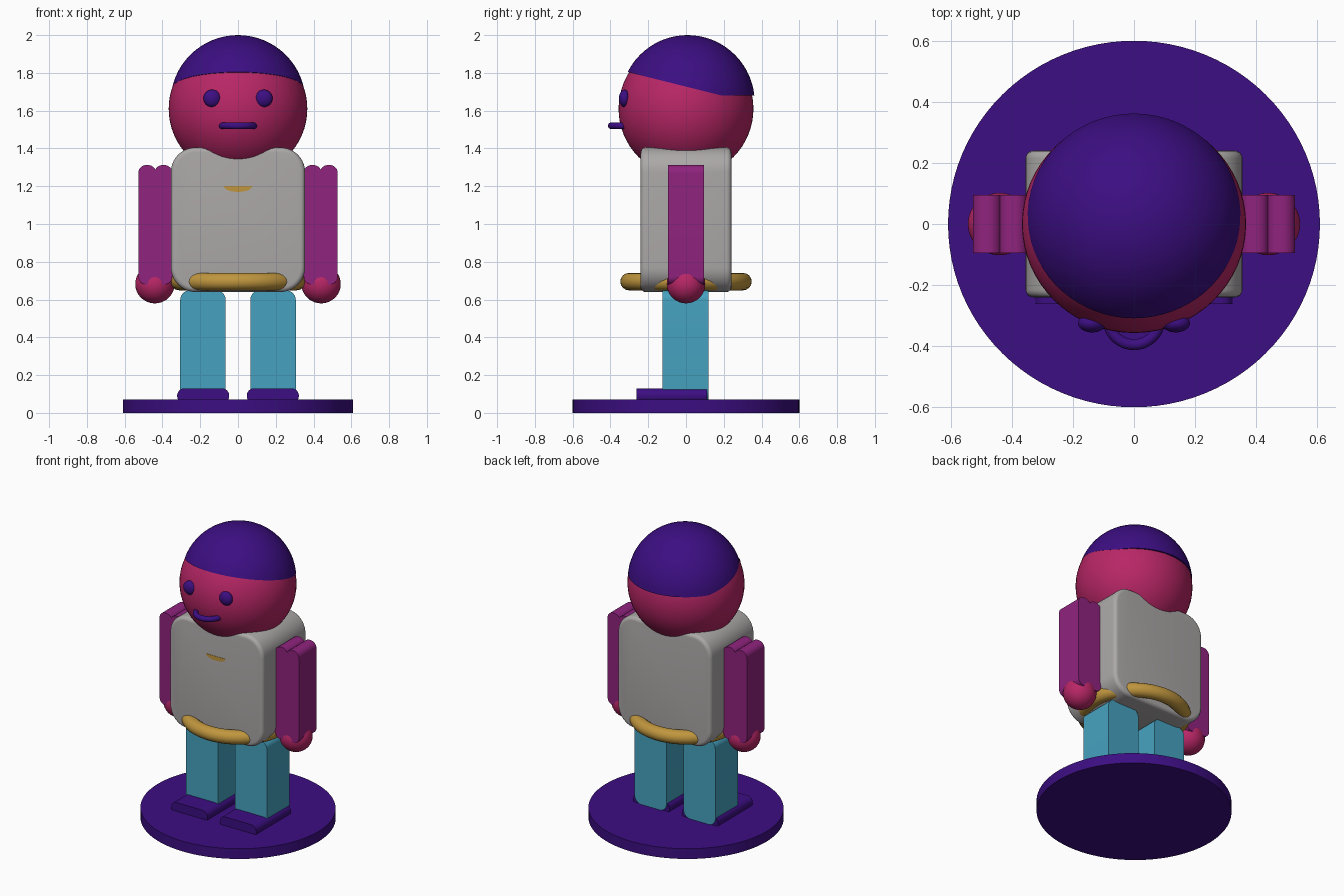
import bpy, bmesh, math
from mathutils import Vector, Matrix

cube = bpy.data.objects.get("Cube")
if cube:
    bpy.data.objects.remove(cube, do_unlink=True)


def material(name, r, g, b):
    col = [((c / 255 + 0.055) / 1.055) ** 2.4 if c > 10 else c / 255 / 12.92 for c in (r, g, b)] + [1]
    m = bpy.data.materials.new(name)
    m.use_nodes = True
    m.diffuse_color = col
    m.node_tree.nodes["Principled BSDF"].inputs["Base Color"].default_value = col
    return m


indigo = material("indigo", 60, 14, 130)
rose = material("rose", 184, 38, 102)
grey = material("warm grey", 172, 168, 168)
plum = material("plum", 144, 35, 126)
teal = material("teal blue", 70, 162, 192)
gold = material("gold", 192, 150, 62)


def finish(bm, name, mat, angle=35):
    bmesh.ops.recalc_face_normals(bm, faces=bm.faces)
    me = bpy.data.meshes.new(name)
    bm.to_mesh(me)
    bm.free()
    ob = bpy.data.objects.new(name, me)
    bpy.context.collection.objects.link(ob)
    me.materials.append(mat)
    bpy.ops.object.select_all(action="DESELECT")
    ob.select_set(True)
    bpy.context.view_layer.objects.active = ob
    bpy.ops.object.shade_smooth_by_angle(angle=math.radians(angle))
    return ob


def block(name, xs, ys, zs, radius, mat, soft=0):
    """Box with corners rounded in the front outline, and optionally softened rims."""
    bm = bmesh.new()
    bmesh.ops.create_cube(bm, size=1)
    for v in bm.verts:
        v.co = [lo + (c + 0.5) * (hi - lo) for c, (lo, hi) in zip(v.co, (xs, ys, zs))]
    along = [e for e in bm.edges if abs(e.verts[0].co.y - e.verts[1].co.y) > 1e-4]
    bmesh.ops.bevel(bm, geom=along, offset=radius, segments=10, profile=0.5, affect="EDGES")
    if soft:
        rims = [e for e in bm.edges if abs(e.verts[0].co.y - e.verts[1].co.y) < 1e-4
                and e.calc_face_angle(0) > 1]
        bmesh.ops.bevel(bm, geom=rims, offset=soft, segments=5, profile=0.5, affect="EDGES")
    return finish(bm, name, mat)


def ellipsoid_mesh(centre, radii):
    bm = bmesh.new()
    bmesh.ops.create_uvsphere(bm, u_segments=64, v_segments=32, radius=1)
    bm.transform(Matrix.Translation(centre) @ Matrix.Diagonal((*radii, 1)))
    return bm


def ring(name, centre, major, minor, mat, stretch=1):
    bpy.ops.mesh.primitive_torus_add(location=centre, major_radius=major, minor_radius=minor,
                                     major_segments=64, minor_segments=16)
    ob = bpy.context.object
    ob.name = name
    ob.scale.x = stretch
    ob.data.materials.append(mat)
    bpy.ops.object.shade_smooth_by_angle(angle=math.radians(60))


# round stand
bm = bmesh.new()
bmesh.ops.create_cone(bm, cap_ends=True, segments=96, radius1=0.6, radius2=0.6, depth=0.07)
bm.transform(Matrix.Translation((0, 0, 0.035)) @ Matrix.Diagonal((1.015, 1, 1, 1)))
finish(bm, "stand", indigo)

# torso and belt
block("torso", (-0.355, 0.355), (-0.24, 0.24), (0.64, 1.405), 0.13, grey, soft=0.025)
ring("belt", (0, 0, 0.695), 0.302, 0.046, gold, stretch=1.03)

# small chest mark, a thin half-moon plate
bm = bmesh.new()
bmesh.ops.create_cone(bm, cap_ends=True, segments=32, radius1=0.075, radius2=0.075, depth=0.004)
bmesh.ops.bisect_plane(bm, geom=bm.verts[:] + bm.edges[:] + bm.faces[:], plane_co=(0, 0, 0),
                       plane_no=(0, 1, 0), clear_outer=True)
bmesh.ops.holes_fill(bm, edges=bm.edges)
bm.transform(Matrix.Translation((0, -0.24, 1.2)) @ Matrix.Rotation(math.pi / 2, 4, "X")
             @ Matrix.Diagonal((1, 0.4, 1, 1)))
finish(bm, "chest_mark", gold)

# head
finish(ellipsoid_mesh((0, 0, 1.61), (0.367, 0.357, 0.36)), "head", rose)

# cap: cut by a sloping brow line and a level line at the back
bm = ellipsoid_mesh((0, 0.008, 1.642), (0.358, 0.356, 0.358))
for point, normal in (((0, 0, 1.68), (0, 0, -1)), ((0, -0.29, 1.80), (0, -0.25, -1))):
    cut = bmesh.ops.bisect_plane(bm, geom=bm.verts[:] + bm.edges[:] + bm.faces[:],
                                 plane_co=point, plane_no=Vector(normal).normalized(),
                                 clear_outer=True)
bmesh.ops.holes_fill(bm, edges=[e for e in bm.edges if e.is_boundary])
finish(bm, "cap", indigo)

# mouth
ring("mouth", (0, -0.31, 1.52), 0.085, 0.018, indigo)

# paired parts
for side, s in (("left", 1), ("right", -1)):
    def span(a, b):
        return tuple(sorted((s * a, s * b)))

    finish(ellipsoid_mesh((s * 0.137, -0.325, 1.665), (0.046, 0.03, 0.046)), side + "_eye", indigo)
    block(side + "_inner_arm", span(0.348, 0.442), (-0.095, 0.095), (0.68, 1.312), 0.042, plum)
    block(side + "_outer_arm", span(0.434, 0.528), (-0.095, 0.095), (0.68, 1.312), 0.042, plum)
    finish(ellipsoid_mesh((s * 0.44, 0, 0.682), (0.104, 0.102, 0.102)), side + "_hand", rose)
    block(side + "_leg", span(0.065, 0.306), (-0.125, 0.12), (0.07, 0.648), 0.05, teal)
    block(side + "_shoe", span(0.047, 0.322), (-0.262, 0.112), (0.05, 0.13), 0.038, indigo)
